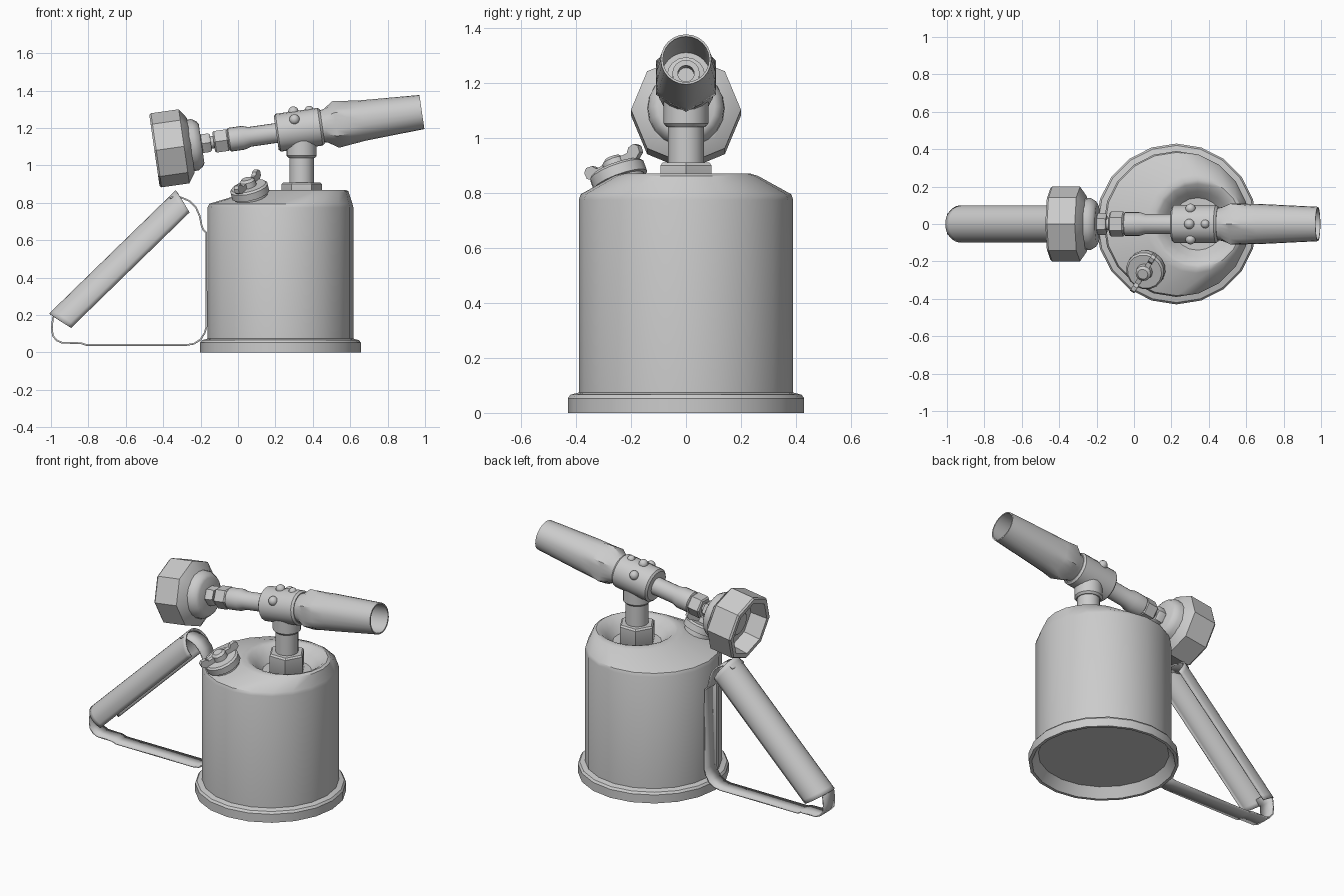
import bpy, bmesh
from math import sin, cos, pi, radians
from mathutils import Matrix, Vector

if "Cube" in bpy.data.objects:
    bpy.data.objects.remove(bpy.data.objects["Cube"])


def finish(name, verts, faces, mat=None, angle=35):
    me = bpy.data.meshes.new(name)
    me.from_pydata(verts, [], faces)
    bm = bmesh.new()
    bm.from_mesh(me)
    bmesh.ops.recalc_face_normals(bm, faces=bm.faces)
    bm.to_mesh(me)
    bm.free()
    ob = bpy.data.objects.new(name, me)
    bpy.context.collection.objects.link(ob)
    if mat:
        ob.matrix_world = mat
    bpy.ops.object.select_all(action='DESELECT')
    ob.select_set(True)
    bpy.context.view_layer.objects.active = ob
    bpy.ops.object.shade_smooth_by_angle(angle=radians(angle))
    return ob


def ring(n, r, z, cx=0, hexness=0, phase=0):
    pts = []
    for i in range(n):
        a = 2 * pi * i / n + phase
        h = cos(pi / 6) / cos(a % (pi / 3) - pi / 6)
        rr = r * (1 - hexness + hexness * h)
        pts.append((cx + rr * cos(a), rr * sin(a), z))
    return pts


def loft(name, rings, mat=None):
    n = len(rings[0])
    verts = [p for r in rings for p in r]
    faces = [(k * n + i, k * n + (i + 1) % n, (k + 1) * n + (i + 1) % n, (k + 1) * n + i)
             for k in range(len(rings) - 1) for i in range(n)]
    faces += [tuple(range(n)), tuple(range(len(verts) - n, len(verts)))]
    return finish(name, verts, faces, mat)


def lathe(name, n, profile, mat=None, phase=0):
    return loft(name, [ring(n, r, z, phase=phase) for r, z in profile], mat)


def sheet(name, rows, thick):
    n = len(rows[0])
    verts = [p for r in rows for p in r]
    faces = [(k * n + i, k * n + i + 1, (k + 1) * n + i + 1, (k + 1) * n + i)
             for k in range(len(rows) - 1) for i in range(n - 1)]
    ob = finish(name, verts, faces)
    m = ob.modifiers.new("thickness", 'SOLIDIFY')
    m.thickness = thick
    m.offset = 0
    return ob


# Fuel tank: the shoulder leans towards an off-centre dish
C, P = 0.227, 0.34
loft("fuel_tank", [ring(20, r, z, cx) for cx, r, z in [
    (C, .375, .06), (C, .405, .012), (C, .412, 0), (C, .43, 0), (C, .43, .053), (C, .42, .066),
    (C, .39, .074), (C, .39, .775), (C + .002, .383, .795), (P - .012, .262, .862),
    (P, .235, .87), (P, .215, .864), (P, .175, .83), (P, .14, .79)]])

# Riser pipe with hex nut and collar
base = Matrix.Translation((P, 0, 0))
lathe("riser_nut", 6, [(.1, .785), (.108, .795), (.108, .9), (.098, .91)], base)
lathe("riser_pipe", 20, [(.065, .8), (.065, 1.06)], base)
lathe("riser_collar", 20, [(.07, 1.04), (.081, 1.052), (.081, 1.17)], base)

# Burner parts share one tilted axis through the tee
axis = Matrix.Translation((P, 0, 1.193)) @ Matrix.Rotation(radians(81.8), 4, 'Y')
lathe("burner_tee", 20, [(.09, -.137), (.102, -.127), (.102, .1), (.092, .112)], axis)
loft("nozzle", [ring(24, r, s, hexness=h) for r, s, h in [
    (.085, .1, 0), (.09, .13, 0), (.126, .185, 1), (.118, .25, .6), (.109, .33, .1),
    (.092, .65, 0), (.084, .65, 0), (.095, .33, 0), (.09, .2, 0)]], axis)
lathe("nozzle_jet", 16, [(.07, .19), (.07, .22), (.05, .225), (.05, .29), (.03, .29), (.03, .23)], axis)

# Round screws on the tee
for i, a in enumerate((-55, 0, 55)):
    p = axis @ Vector((-.1 * cos(radians(a)), .1 * sin(radians(a)), -.03))
    bpy.ops.mesh.primitive_uv_sphere_add(segments=12, ring_count=8, radius=.028, location=p)
    ob = bpy.context.object
    ob.name = f"tee_screw_{i}"
    bpy.ops.object.shade_smooth()
bpy.ops.mesh.primitive_uv_sphere_add(segments=12, ring_count=8, radius=.024,
                                     location=axis @ Vector((-.095, 0, .055)))
bpy.context.object.name = "tee_pin"
bpy.ops.object.shade_smooth()

# Valve tube, packing nuts and stem
lathe("valve_tube", 20, [(.05, -.4), (.064, -.39), (.064, -.315), (.053, -.28), (.053, -.12)], axis)
lathe("packing_nut", 6, [(.058, -.475), (.067, -.467), (.067, -.402), (.06, -.394)], axis, pi / 6)
lathe("stem_nut", 6, [(.048, -.545), (.058, -.538), (.058, -.5), (.05, -.49)], axis, pi / 6)
lathe("valve_stem", 12, [(.033, -.7), (.033, -.38)], axis)

# Octagonal hand wheel, hollow at the back, with a round hub
lathe("hand_wheel", 8, [(.13, -.595), (.15, -.6), (.2, -.635), (.2, -.785), (.192, -.795),
                        (.165, -.795), (.155, -.69)], axis)
lathe("wheel_hub", 20, [(.105, -.54), (.122, -.55), (.138, -.575), (.142, -.62)], axis)
lathe("wheel_boss", 16, [(.075, -.68), (.08, -.71), (.07, -.72)], axis)

# Filler cap standing square to the sloping shoulder
nz = Vector((-.25, -.36, 1)).normalized()
ux = Vector((.13, .21, 0))
ux = (ux - nz * ux.dot(nz)).normalized()
vy = nz.cross(ux)
cap = Matrix((ux, vy, nz)).transposed().to_4x4()
cap.translation = (.07, -.235, .835)
lathe("filler_cap", 16, [(.09, -.05), (.09, .01), (.104, .012), (.104, .05), (.094, .06)], cap)
lathe("cap_boss", 12, [(.045, .05), (.042, .09), (.028, .102)], cap)
half = [(.03, .09), (.07, .088), (.085, .105), (.11, .108), (.124, .095), (.122, .07), (.1, .056)]
outline = half + [(-u, w) for u, w in reversed(half)]
loft("cap_wing", [[(u, v, w) for u, w in outline] for v in (-.013, .013)], cap)

# Handle strap: bent flat strip
path = [(-.365, .825), (-.34, .835), (-.30, .828), (-.26, .81), (-.225, .775), (-.205, .73),
        (-.195, .68), (-.185, .655), (-.17, .64), (-.168, .14), (-.178, .105), (-.2, .07),
        (-.235, .047), (-.275, .04), (-.81, .04), (-.84, .05), (-.94, .052), (-.97, .065),
        (-.99, .09), (-.995, .13), (-.99, .185), (-.96, .225)]
sheet("handle_strap", [[(x, y, z) for y in (-.055, .055)] for x, z in path], .009)

# Handle grip: sheet rolled into an open channel, ends cut on a slant
start, end = Vector((-.918, 0, .158)), Vector((-.285, 0, .775))
d = (end - start).normalized()
out = Vector((-d.z, 0, d.x))
rows = []
for t in (0, .03, .97, 1):
    row = []
    for k in range(-8, 9):
        a = radians(112) * k / 8
        row.append(start.lerp(end, t) + out * (.096 * cos(a)) + Vector((0, .096 * sin(a), 0))
                   + d * ((.03 if t > .5 else -.03) * cos(a * .8)))
    rows.append(row)
sheet("handle_grip", rows, .008)
